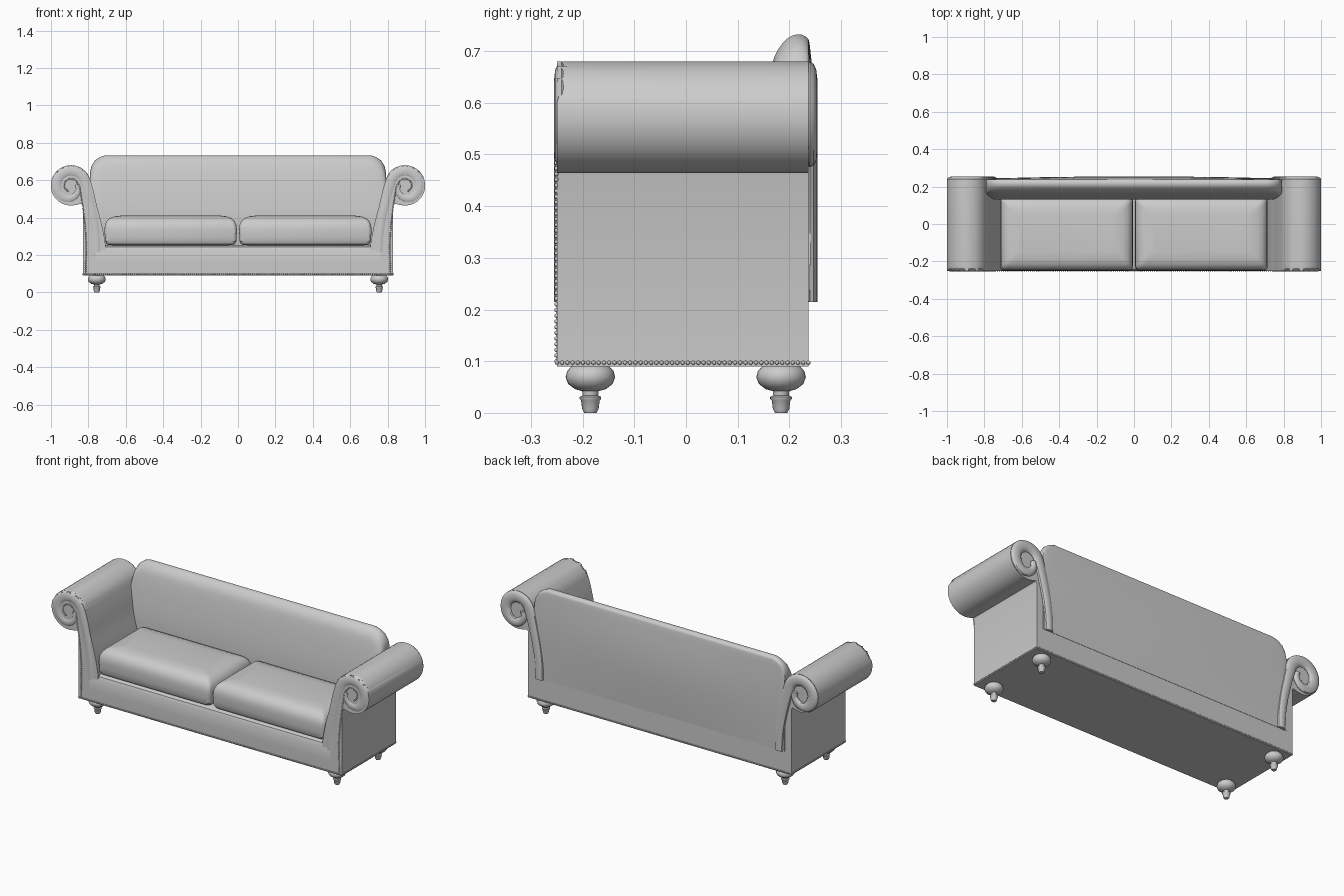
import bpy, bmesh, math
from mathutils import Matrix, Vector

if "Cube" in bpy.data.objects:
    bpy.data.objects.remove(bpy.data.objects["Cube"])


def finish(name, bm, angle=35):
    bmesh.ops.recalc_face_normals(bm, faces=bm.faces)
    me = bpy.data.meshes.new(name)
    bm.to_mesh(me)
    bm.free()
    me.polygons.foreach_set("use_smooth", [True] * len(me.polygons))
    me.set_sharp_from_angle(angle=math.radians(angle))
    ob = bpy.data.objects.new(name, me)
    bpy.context.collection.objects.link(ob)
    return ob


def loft(bm, rings):
    """Skin a list of equal-length point rings and cap both ends."""
    vs = [[bm.verts.new(p) for p in r] for r in rings]
    n = len(vs[0])
    for a, b in zip(vs, vs[1:]):
        for i in range(n):
            bm.faces.new((a[i], a[(i + 1) % n], b[(i + 1) % n], b[i]))
    bm.faces.new(vs[0])
    bm.faces.new(vs[-1])
    return vs


def smooth_path(pts, steps=5):
    """Catmull-Rom through 2D points."""
    p = [Vector(q) for q in pts]
    p = [2 * p[0] - p[1]] + p + [2 * p[-1] - p[-2]]
    out = []
    for a, b, c, d in zip(p, p[1:], p[2:], p[3:]):
        for k in range(steps):
            t = k / steps
            out.append(0.5 * (2 * b + (c - a) * t + (2 * a - 5 * b + 4 * c - d) * t * t
                              + (3 * b - a - 3 * c + d) * t ** 3))
    return out + [p[-2]]


CX, CZ, R = 0.893, 0.572, 0.108    # arm roll centre and radius


def on_roll(deg, r):
    a = math.radians(deg)
    return (CX + r * math.cos(a), CZ + r * math.sin(a))


# Seat base with a softened front top edge
bm = bmesh.new()
rail = [(-0.25, 0.09), (-0.252, 0.16), (-0.25, 0.225), (-0.243, 0.243), (-0.225, 0.252),
        (0.237, 0.252), (0.237, 0.09)]
loft(bm, [[(x, y, z) for y, z in rail] for x in (-0.76, 0.76)])
finish("seat_base", bm)

# Rolled arms, scroll trim and trim nails, one set per side
inner = smooth_path([(0.705, 0.22), (0.712, 0.28), (0.73, 0.37), (0.754, 0.46),
                     (0.772, 0.54), on_roll(155, R)], 4)
outline = ([(0.83, 0.09), (0.72, 0.09), (0.705, 0.2)] + [tuple(p) for p in inner]
           + [on_roll(a, R) for a in range(145, -106, -10)] + [(0.835, 0.475), (0.83, 0.46)])
trim = smooth_path([(0.755, 0.215), (0.758, 0.3), (0.772, 0.4), (0.792, 0.49), (0.81, 0.56)]
                   + [on_roll(a, 0.076) for a in (145, 110, 75, 40, 5, -30, -65)]
                   + [on_roll(-100, 0.065), on_roll(-140, 0.05), on_roll(-185, 0.035)], 4)
nail_line = smooth_path([(0.815, 0.1), (0.812, 0.25), (0.818, 0.36), (0.832, 0.47), (0.845, 0.55)]
                        + [on_roll(a, 0.036) for a in (130, 80, 30, -20, -70)], 4)
nails = []

for side, s in (("right", 1), ("left", -1)):
    bm = bmesh.new()
    rings = loft(bm, [[(s * x, y, z) for x, z in outline] for y in (-0.25, 0.237)])
    soft = [e for e in bm.edges if abs(e.verts[0].co.y - e.verts[1].co.y) < 1e-5
            and e.verts[0].co.y < 0 and min(v.co.z for v in e.verts) > 0.6]
    bmesh.ops.bevel(bm, geom=soft, offset=0.022, segments=3, profile=0.5, affect='EDGES')
    finish(side + "_arm", bm)

    for end, y in (("front", -0.241), ("back", 0.24)):
        bm = bmesh.new()
        rings = []
        for i, p in enumerate(trim):
            q = trim[min(i + 1, len(trim) - 1)] - trim[max(i - 1, 0)]
            nrm = Vector((-q.y, q.x)).normalized()
            k = i / (len(trim) - 1)
            w = (0.024 + 0.008 * min(1, k * 3)) * (1 if k < 0.7 else 1 - 1.8 * (k - 0.7))
            rings.append([(s * (p.x + nrm.x * w * math.cos(a)), y + 0.014 * math.sin(a),
                           p.y + nrm.y * w * math.cos(a))
                          for a in [j * math.tau / 12 for j in range(12)]])
        loft(bm, rings)
        finish(f"{side}_arm_{end}_scroll", bm)

    # Nails evenly spaced along the front of the arm
    gap = 0.0
    for a, b in zip(nail_line, nail_line[1:]):
        length = (b - a).length
        while gap < length:
            p = a.lerp(b, gap / length)
            nails.append((s * p.x, -0.251, p.y))
            gap += 0.011
        gap -= length

# Nail row around the bottom edge
for i in range(151):
    x = -0.83 + 1.66 * i / 150
    nails += [(x, -0.25, 0.097), (x, 0.237, 0.097)]
for i in range(1, 48):
    y = -0.25 + 0.487 * i / 48
    nails += [(-0.83, y, 0.097), (0.83, y, 0.097)]
bm = bmesh.new()
for p in nails:
    bmesh.ops.create_icosphere(bm, subdivisions=1, radius=0.0045, matrix=Matrix.Translation(p))
finish("upholstery_nails", bm, 80)

# Backrest: side profile swept across, lowered at the corners, bowed at the rear
back_profile = smooth_path([(0.14, 0.23), (0.131, 0.36), (0.134, 0.46), (0.147, 0.57), (0.163, 0.66),
                            (0.178, 0.703), (0.205, 0.73), (0.233, 0.727), (0.239, 0.69),
                            (0.243, 0.5), (0.239, 0.215)], 3)
half = [(0.79, 0.645), (0.783, 0.675), (0.765, 0.703), (0.74, 0.72), (0.71, 0.73),
        (0.5, 0.73), (0.25, 0.73)]
stations = [(-x, t) for x, t in half] + [(0, 0.73)] + half[::-1]
bm = bmesh.new()
rings = []
for x, top in stations:
    ring = []
    for y, z in back_profile:
        h = (z - 0.215) / 0.515
        bow = 0.012 * (1 - (x / 0.79) ** 2) * math.sin(math.pi * max(0, min(1, h))) if y > 0.2 else 0
        ring.append((x, y + bow, 0.215 + h * (top - 0.215)))
    rings.append(ring)
loft(bm, rings)
finish("backrest", bm, 40)

# Two seat cushions with a seam at the upper edge
levels = [(0.248, 0.03), (0.258, 0.012), (0.275, 0.003), (0.3, 0.003), (0.325, 0), (0.345, 0.002),
          (0.362, 0.004), (0.382, 0.014), (0.397, 0.03), (0.406, 0.055), (0.411, 0.095)]
for side, cx in (("left", -0.36), ("right", 0.36)):
    bm = bmesh.new()
    rings = []
    for z, inset in levels:
        hx, hy, r = 0.355 - inset, 0.198 - inset, 0.022
        rings.append([(cx + sx * (hx - r) + r * math.cos(a), -0.051 + sy * (hy - r) + r * math.sin(a), z)
                      for sx, sy, a0 in ((1, 1, 0), (-1, 1, 90), (-1, -1, 180), (1, -1, 270))
                      for a in [math.radians(a0 + 30 * k) for k in range(4)]])
    loft(bm, rings)
    finish(side + "_seat_cushion", bm, 28)

# Turned feet
foot = [(0.012, 0), (0.016, 0.008), (0.018, 0.024), (0.021, 0.027), (0.021, 0.031), (0.015, 0.034),
        (0.016, 0.042), (0.03, 0.046), (0.043, 0.056), (0.048, 0.069), (0.045, 0.081), (0.034, 0.093)]
for sx, side in ((-1, "left"), (1, "right")):
    for y, end in ((-0.185, "front"), (0.184, "back")):
        bm = bmesh.new()
        loft(bm, [[(sx * 0.755 + r * math.cos(a), y + r * math.sin(a), z)
                   for a in [j * math.tau / 24 for j in range(24)]] for r, z in foot])
        finish(f"{end}_{side}_foot", bm, 50)
